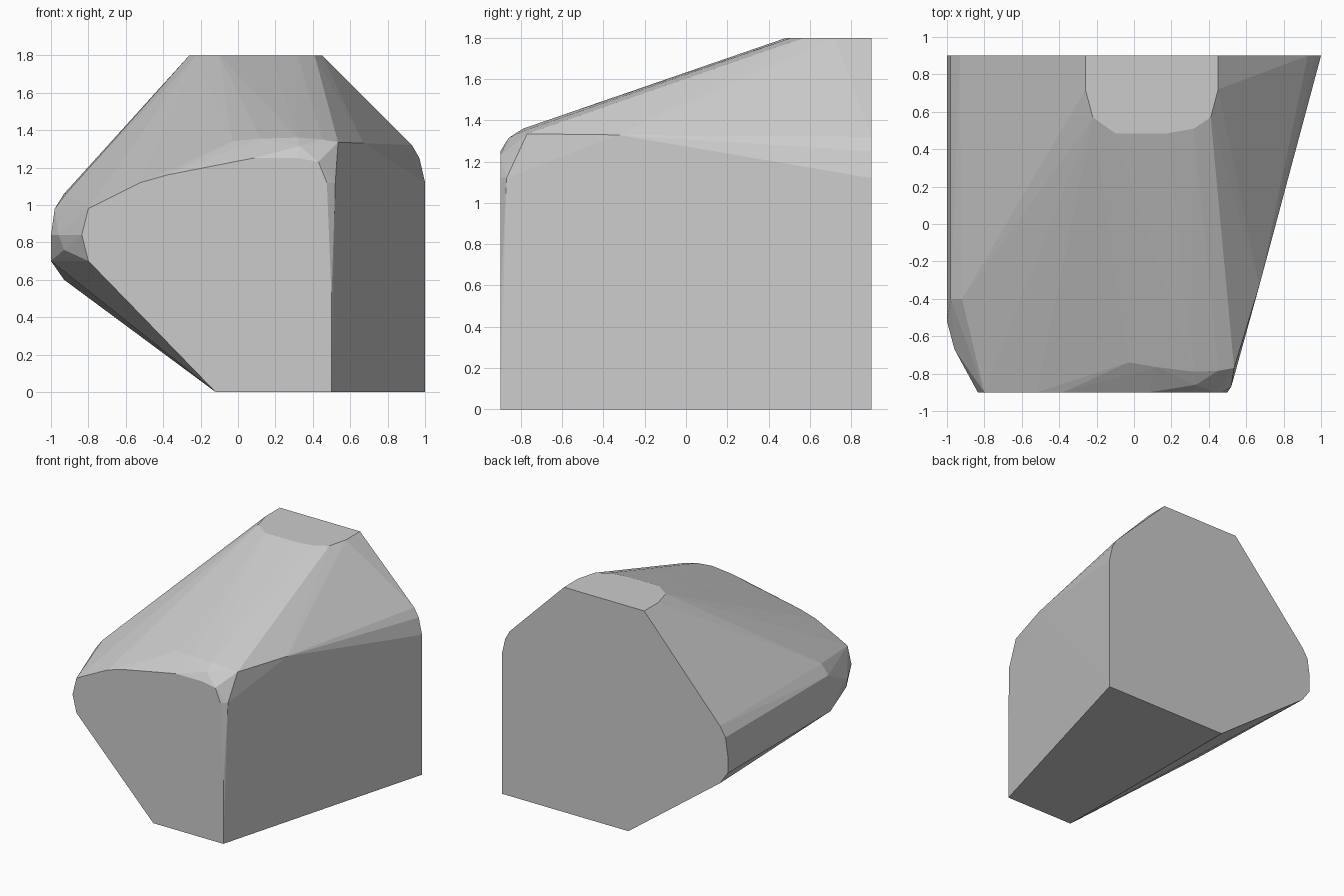
import bpy, bmesh

if "Cube" in bpy.data.objects:
    bpy.data.objects.remove(bpy.data.objects["Cube"])

# Front profile (x, z) at y = -0.9
front = [(-.12, 0), (.5, 0), (.5, .5), (.475, 1.12), (.43, 1.23), (.32, 1.25),
         (.08, 1.25), (-.38, 1.16), (-.52, 1.12), (-.8, .98), (-.835, .84), (-.8, .7)]
# Back profile (x, z) at y = 0.9
back = [(-.12, 0), (1, 0), (1, 1.12), (.97, 1.25), (.93, 1.32), (.45, 1.8),
        (-.26, 1.8), (-.93, 1.06), (-.98, .98), (-1, .84), (-1, .7), (-.93, .6)]
# Front edge of the flat top (x, y) at z = 1.8
top = [(-.26, .72), (-.22, .57), (-.1, .485), (.18, .485), (.32, .51), (.41, .57), (.45, .72)]
# Worn corners: brow, right shoulder and left cheek
corners = [(-.03, -.74, 1.34), (.12, -.765, 1.355), (.32, -.79, 1.36), (.45, -.785, 1.35),
           (.535, -.77, 1.335), (.67, -.33, 1.33), (.52, -.87, 1.12), (.33, -.86, 1.315),
           (-.92, -.4, 1.06), (-.98, -.4, .98), (-1, -.52, .84), (-1, -.4, .7),
           (-.96, -.67, .84), (-.93, -.7, .76)]

points = [(x, -.9, z) for x, z in front] + [(x, .9, z) for x, z in back]
points += [(x, y, 1.8) for x, y in top] + corners

# Faceted rock: convex skin around the profiles
bm = bmesh.new()
for p in points:
    bm.verts.new(p)
hull = bmesh.ops.convex_hull(bm, input=bm.verts[:])
loose = [v for v in bm.verts if not v.link_faces]
bmesh.ops.delete(bm, geom=loose, context='VERTS')
# Merge coplanar triangles into flat facets
bmesh.ops.dissolve_limit(bm, angle_limit=.01, verts=bm.verts[:], edges=bm.edges[:])
bmesh.ops.recalc_face_normals(bm, faces=bm.faces[:])

mesh = bpy.data.meshes.new("faceted_rock")
bm.to_mesh(mesh)
bm.free()
bpy.context.collection.objects.link(bpy.data.objects.new("faceted_rock", mesh))
